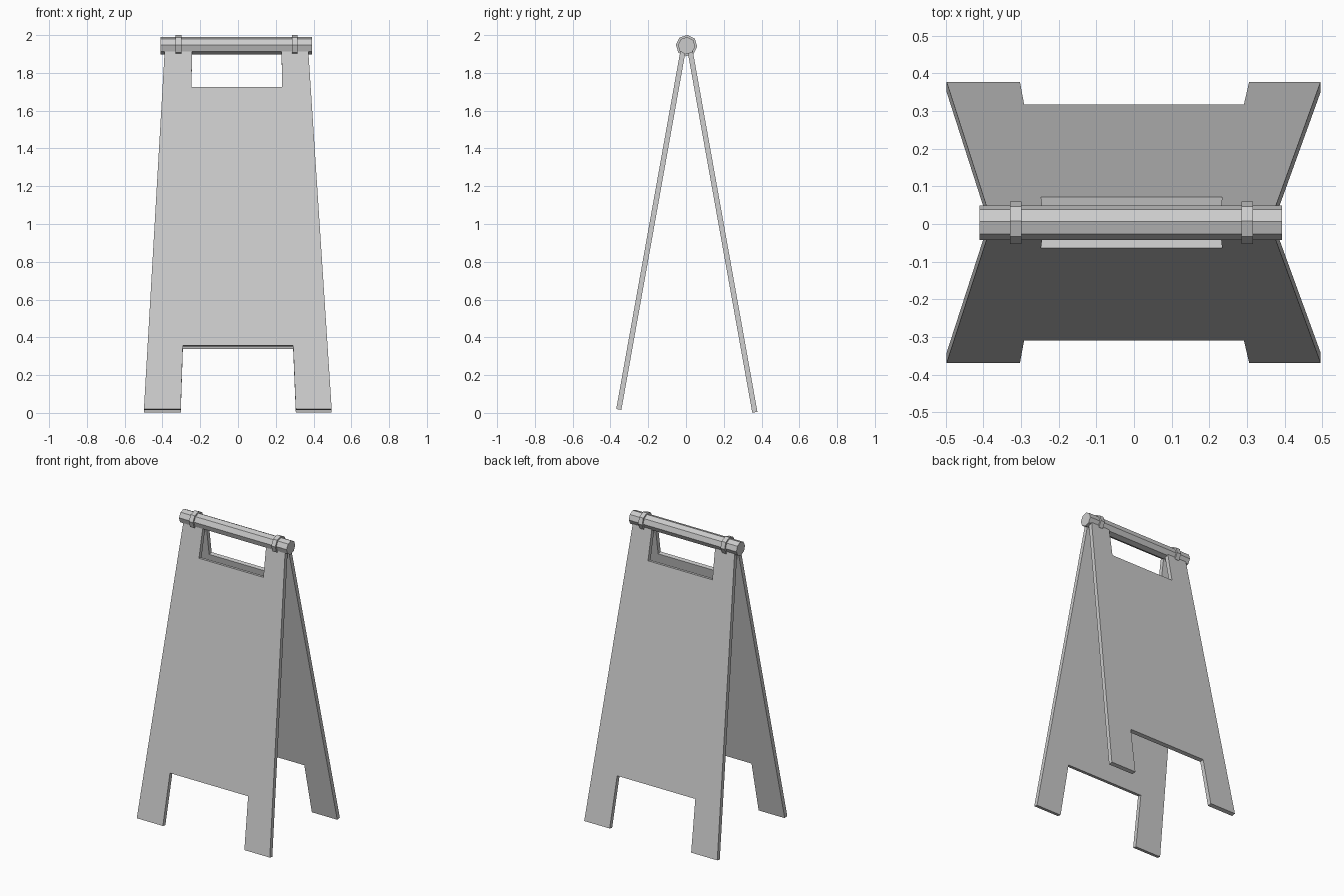
import bpy, math
from mathutils import Vector

if "Cube" in bpy.data.objects:
    bpy.data.objects.remove(bpy.data.objects["Cube"])

HINGE_Y, HINGE_Z = 0.003, 1.944
TILT = math.radians(10.15)
THICK = 0.0275


def add_object(name, verts, faces):
    mesh = bpy.data.meshes.new(name)
    mesh.from_pydata(verts, [], faces)
    obj = bpy.data.objects.new(name, mesh)
    bpy.context.collection.objects.link(obj)
    return obj


def panel(name, side, slide):
    # outline as (x, distance down the slope from the hinge)
    top, hole, cut, foot = 0.012, 0.226 + slide * 0.7, 1.617 + slide, 1.959 + slide
    outline = [(-0.387, top), (-0.242, top), (-0.247, hole), (0.234, hole),
               (0.230, top), (0.371, top), (0.496, foot), (0.306, foot),
               (0.292, cut), (-0.292, cut), (-0.303, foot), (-0.498, foot)]
    down = Vector((0, side * math.sin(TILT), -math.cos(TILT)))
    out = Vector((0, side * math.cos(TILT), math.sin(TILT)))
    hinge = Vector((0, HINGE_Y, HINGE_Z))
    verts = [hinge + Vector((x, 0, 0)) + down * s + out * t
             for t in (0, THICK) for x, s in outline]
    n = len(outline)
    faces = [list(range(n)), list(range(2 * n - 1, n - 1, -1))]
    faces += [[(i + 1) % n, i, n + i, n + (i + 1) % n] for i in range(n)]
    if side > 0:
        faces = [f[::-1] for f in faces]
    add_object(name, verts, faces)


def octagon_rod(name, x0, x1, radius):
    verts = []
    for x in (x0, x1):
        for k in range(8):
            a = math.radians(-5 + 45 * k)
            verts.append((x, HINGE_Y + radius * math.cos(a), HINGE_Z + radius * math.sin(a)))
    faces = [list(range(7, -1, -1)), list(range(8, 16))]
    faces += [[i, (i + 1) % 8, 8 + (i + 1) % 8, 8 + i] for i in range(8)]
    add_object(name, verts, faces)


# Two leaning boards, the back one sitting slightly lower
panel("front_board", -1, 0.0)
panel("back_board", 1, 0.015)

# Hinge bar and its two collars
octagon_rod("hinge_bar", -0.411, 0.393, 0.046)
octagon_rod("left_collar", -0.330, -0.299, 0.057)
octagon_rod("right_collar", 0.286, 0.316, 0.057)

# Outward normals on every part
import bmesh
for obj in bpy.context.collection.objects:
    bm = bmesh.new()
    bm.from_mesh(obj.data)
    bmesh.ops.recalc_face_normals(bm, faces=bm.faces)
    bm.to_mesh(obj.data)
    bm.free()
